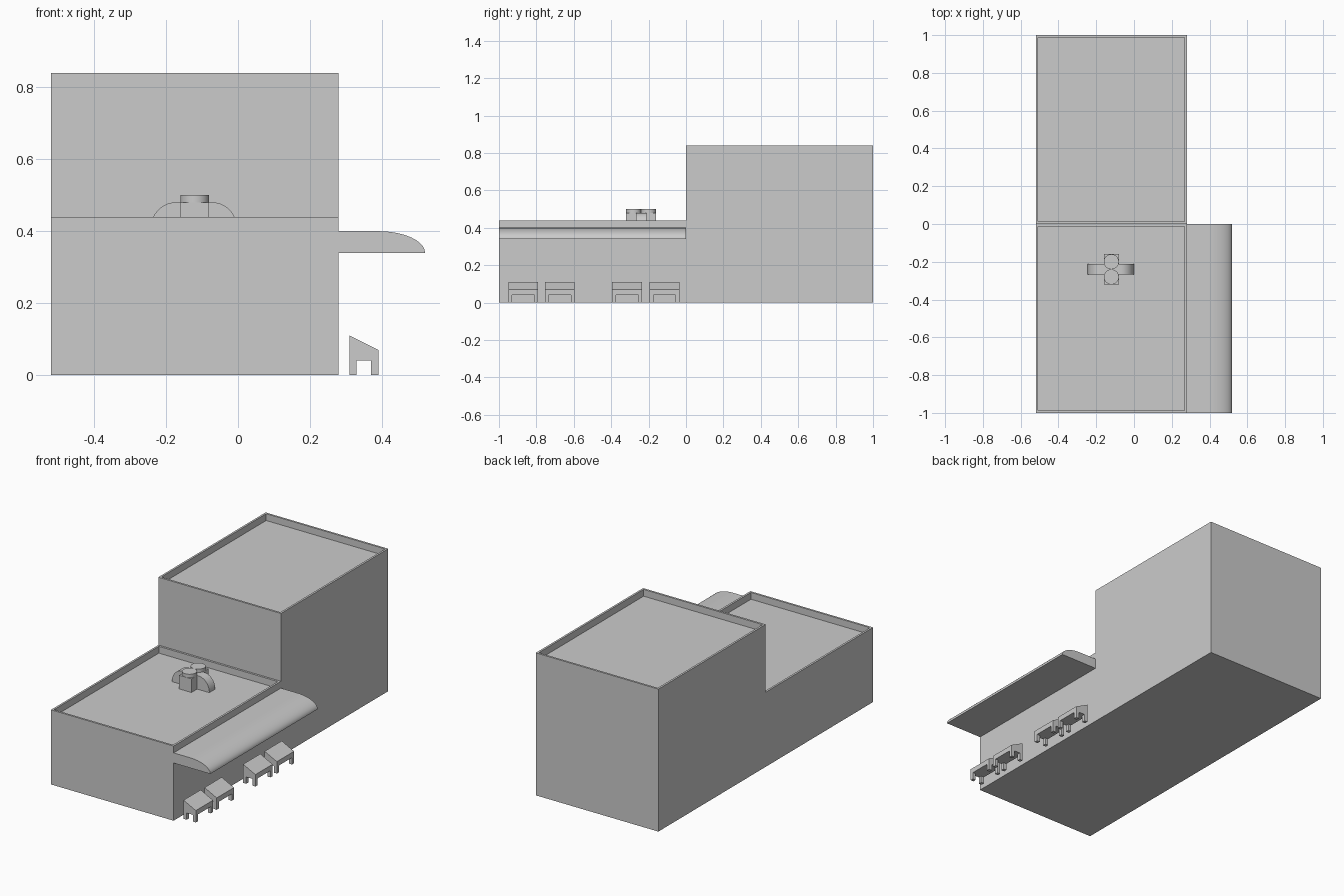
import bpy, bmesh, math

if "Cube" in bpy.data.objects:
    bpy.data.objects.remove(bpy.data.objects["Cube"])


def finish(bm, name, smooth=False):
    bmesh.ops.recalc_face_normals(bm, faces=bm.faces)
    mesh = bpy.data.meshes.new(name)
    bm.to_mesh(mesh)
    bm.free()
    ob = bpy.data.objects.new(name, mesh)
    bpy.context.collection.objects.link(ob)
    if smooth:
        bpy.ops.object.select_all(action='DESELECT')
        ob.select_set(True)
        bpy.context.view_layer.objects.active = ob
        bpy.ops.object.shade_smooth_by_angle(angle=math.radians(30))
    return ob


def extrude_profile(coords, offset):
    """Solid prism from a closed 3D profile swept along offset."""
    bm = bmesh.new()
    face = bm.faces.new([bm.verts.new(c) for c in coords])
    res = bmesh.ops.extrude_face_region(bm, geom=[face], use_keep_orig=True)
    verts = [g for g in res['geom'] if isinstance(g, bmesh.types.BMVert)]
    bmesh.ops.translate(bm, verts=verts, vec=offset)
    bmesh.ops.recalc_face_normals(bm, faces=bm.faces)
    return bm


def arc(cx, cz, rx, rz, a0, a1, n):
    return [(cx + rx * math.cos(math.radians(a0 + (a1 - a0) * i / n)),
             cz + rz * math.sin(math.radians(a0 + (a1 - a0) * i / n)))
            for i in range(n + 1)]


# Stepped building with recessed roofs behind thin parapets
steps = [(-1, 0), (1, 0), (1, 0.84), (0, 0.84), (0, 0.44), (-1, 0.44)]
bm = extrude_profile([(-0.52, y, z) for y, z in steps], (0.8, 0, 0))
roofs = [f for f in bm.faces if f.normal.z > 0.9]
bmesh.ops.inset_individual(bm, faces=roofs, thickness=0.017)
floors = bmesh.ops.extrude_discrete_faces(bm, faces=roofs)['faces']
rims = {}
for f in floors:
    # join each roof floor to its parapet rim with inner walls
    z = f.calc_center_median().z
    ring = [v for v in f.verts]
    linked = len({g for v in ring for g in v.link_faces}) > 1
    if not linked:
        raise RuntimeError("roof floor is loose")
    bmesh.ops.translate(bm, verts=ring, vec=(0, 0, -0.04))
finish(bm, "building")

# Awning with a rounded outer edge
prof = [(0.28, 0.34), (0.28, 0.40)] + arc(0.39, 0.34, 0.13, 0.06, 90, 0, 12)
finish(extrude_profile([(x, -1, z) for x, z in prof], (0, 1, 0)), "awning", True)

# Rooftop duct: a bar with quarter-round ends
prof = arc(-0.175, 0.40, 0.07, 0.08, 180, 90, 10) + arc(-0.07, 0.40, 0.07, 0.08, 90, 0, 10)
finish(extrude_profile([(x, -0.267, z) for x, z in prof], (0, 0.055, 0)), "roof_duct", True)

# Rooftop unit box
box = [(-0.16, -0.32), (-0.08, -0.32), (-0.08, -0.16), (-0.16, -0.16)]
finish(extrude_profile([(x, y, 0.40) for x, y in box], (0, 0, 0.08)), "roof_unit")

# Round fan housings on the unit
for i, y in enumerate((-0.28, -0.20)):
    bm = bmesh.new()
    bmesh.ops.create_cone(bm, cap_ends=True, segments=32, radius1=0.04,
                          radius2=0.04, depth=0.02)
    finish(bm, f"roof_fan_{i + 1}", True).location = (-0.12, y, 0.49)


# Sloped display stand on four corner legs
def stand(name, y0):
    xs, ys = (0.31, 0.33, 0.37, 0.39), (0, 0.02, 0.14, 0.16)
    bm = bmesh.new()
    v = [[bm.verts.new((x, y0 + y, 0.04)) for y in ys] for x in xs]
    cells = {(i, j): bm.faces.new((v[i][j], v[i + 1][j], v[i + 1][j + 1], v[i][j + 1]))
             for i in range(3) for j in range(3)}
    res = bmesh.ops.extrude_face_region(bm, geom=list(cells.values()), use_keep_orig=True)
    for g in res['geom']:
        if isinstance(g, bmesh.types.BMVert):
            g.co.z = 0.11 - (g.co.x - 0.31) * 0.5
    corners = [cells[i, j] for i in (0, 2) for j in (0, 2)]
    feet = bmesh.ops.extrude_discrete_faces(bm, faces=corners)['faces']
    for f in feet:
        for w in f.verts:
            w.co.z = 0
    bmesh.ops.dissolve_limit(bm, angle_limit=0.01, verts=bm.verts, edges=bm.edges)
    finish(bm, name)


for i, y in enumerate((-0.95, -0.755, -0.395, -0.195)):
    stand(f"display_stand_{i + 1}", y)
